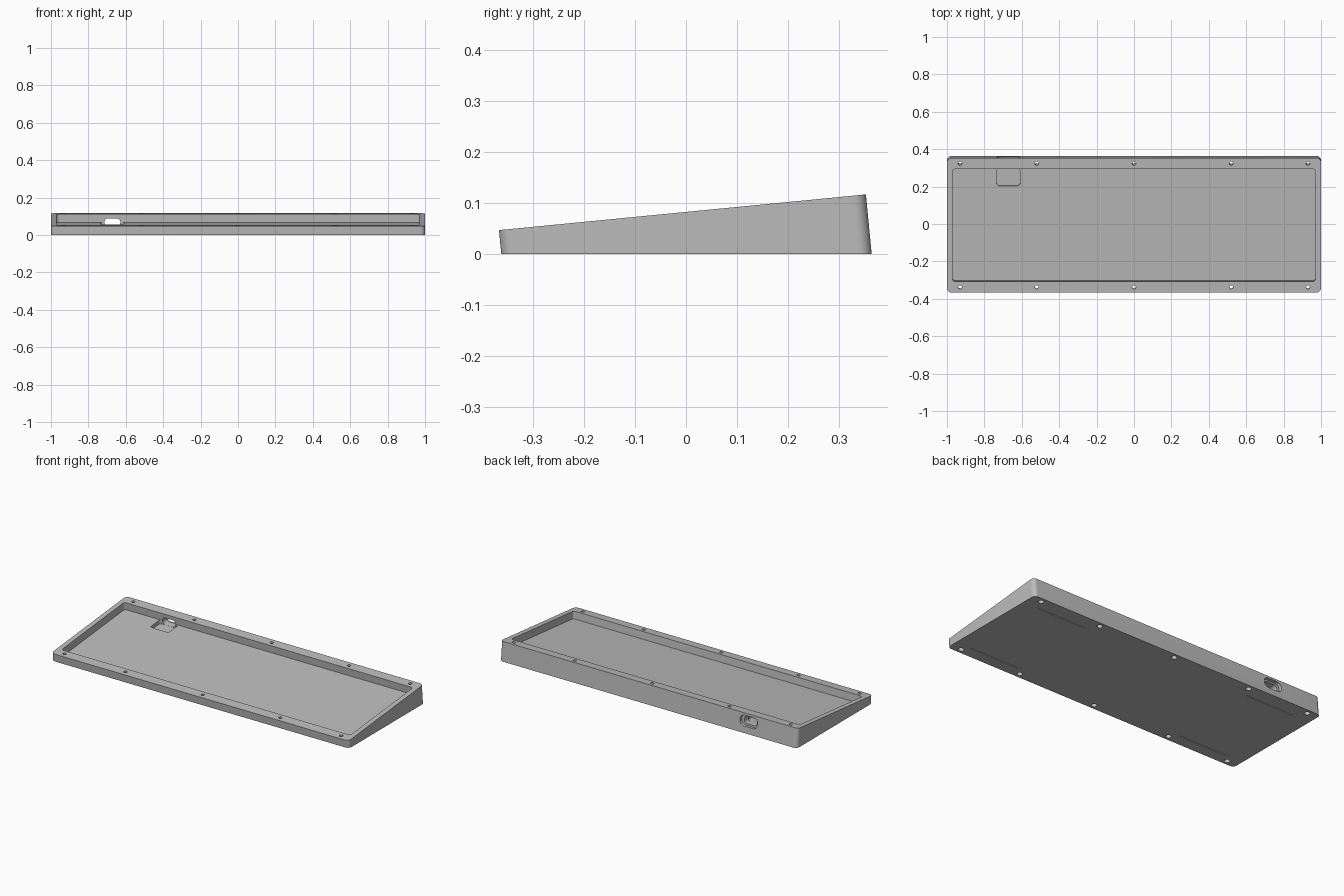
import bpy, bmesh, math
from mathutils import Matrix, Vector

if "Cube" in bpy.data.objects:
    bpy.data.objects.remove(bpy.data.objects["Cube"], do_unlink=True)

# Single grey finish
grey = bpy.data.materials.new("case grey")
grey.use_nodes = True
grey.diffuse_color = (0.5, 0.5, 0.5, 1)
grey.node_tree.nodes["Principled BSDF"].inputs["Base Color"].default_value = (0.5, 0.5, 0.5, 1)

# Sloped frame: origin at the middle of the top plane, z perpendicular to it
SLOPE = math.atan2(0.07, 0.72)
TILT = Matrix.Translation((0, -0.007, 0.082)) @ Matrix.Rotation(SLOPE, 4, 'X')
FLOOR = -0.045
POCKET_FLOOR = -0.068


def rounded_prism(bm, center, half, radius, z0, z1, matrix, steps=8):
    """Add a rounded rectangle extruded from z0 to z1."""
    ring = []
    for i, (sx, sy) in enumerate([(1, 1), (-1, 1), (-1, -1), (1, -1)]):
        cx = center[0] + sx * (half[0] - radius)
        cy = center[1] + sy * (half[1] - radius)
        for k in range(steps + 1):
            a = (i + k / steps) * math.pi / 2
            p = (cx + radius * math.cos(a), cy + radius * math.sin(a))
            if not ring or math.dist(p, ring[-1]) > 1e-5:
                ring.append(p)
    if math.dist(ring[0], ring[-1]) < 1e-5:
        ring.pop()
    low = [bm.verts.new(matrix @ Vector((x, y, z0))) for x, y in ring]
    high = [bm.verts.new(matrix @ Vector((x, y, z1))) for x, y in ring]
    bm.faces.new(low[::-1])
    bm.faces.new(high)
    n = len(ring)
    for i in range(n):
        j = (i + 1) % n
        bm.faces.new((low[i], low[j], high[j], high[i]))


def make_object(name, bm):
    bmesh.ops.recalc_face_normals(bm, faces=bm.faces[:])
    mesh = bpy.data.meshes.new(name)
    bm.to_mesh(mesh)
    bm.free()
    mesh.materials.append(grey)
    obj = bpy.data.objects.new(name, mesh)
    bpy.context.collection.objects.link(obj)
    return obj


def cut(target, bm):
    """Subtract the shapes in bm from the target."""
    cutter = make_object("cutter", bm)
    cutter.hide_render = True
    mod = target.modifiers.new("cut", 'BOOLEAN')
    mod.operation = 'DIFFERENCE'
    mod.solver = 'EXACT'
    mod.object = cutter
    bpy.context.view_layer.objects.active = target
    bpy.ops.object.modifier_apply(modifier=mod.name)
    bpy.data.objects.remove(cutter, do_unlink=True)


# Wedge body: tilted slab sliced flat at the ground
bm = bmesh.new()
rounded_prism(bm, (0, 0), (1, 0.3617), 0.025, -0.2, 0, TILT)
sliced = bmesh.ops.bisect_plane(bm, geom=bm.verts[:] + bm.edges[:] + bm.faces[:],
                                plane_co=(0, 0, 0), plane_no=(0, 0, 1), clear_inner=True)
rim = [e for e in sliced["geom_cut"] if isinstance(e, bmesh.types.BMEdge)]
bmesh.ops.contextual_create(bm, geom=rim)
case = make_object("keyboard_case", bm)

# Main tray
bm = bmesh.new()
rounded_prism(bm, (0, 0), (0.97, 0.302), 0.015, FLOOR, 0.05, TILT)
cut(case, bm)

# Connector pocket in the tray floor
bm = bmesh.new()
rounded_prism(bm, (-0.672, 0.255), (0.0625, 0.047), 0.015, POCKET_FLOOR, FLOOR + 0.01, TILT)
cut(case, bm)

# Cable port through the back wall, with a wider outer recess
BACKWARD = TILT @ Matrix.Rotation(math.pi / 2, 4, 'X')
for half, radius, inner in [((0.043, 0.022), 0.018, 0.28), ((0.06, 0.032), 0.03, 0.342)]:
    bm = bmesh.new()
    rounded_prism(bm, (-0.672, -0.0455), half, radius, -0.45, -inner, BACKWARD)
    cut(case, bm)

# Screw holes, counterbored from below
bores, counterbores = bmesh.new(), bmesh.new()
for x in (-0.93, -0.52, 0, 0.52, 0.93):
    for y in (-0.332, 0.332):
        height = (0.082 + y * math.sin(SLOPE)) / math.cos(SLOPE)
        rounded_prism(bores, (x, y), (0.01, 0.01), 0.01, -0.2, 0.05, TILT, 5)
        rounded_prism(counterbores, (x, y), (0.016, 0.016), 0.016, -0.2, 0.02 - height, TILT, 5)
cut(case, bores)
cut(case, counterbores)

# Shallow slots for the foot strips
bm = bmesh.new()
for x in (-0.73, 0.73):
    for y in (-0.28, 0.28):
        rounded_prism(bm, (x, y), (0.17, 0.012), 0.011, -0.05, 0.004, Matrix())
cut(case, bm)

# Smooth rounded corners, crisp edges
bpy.ops.object.select_all(action='DESELECT')
case.select_set(True)
bpy.context.view_layer.objects.active = case
bpy.ops.object.shade_smooth_by_angle(angle=math.radians(30))
